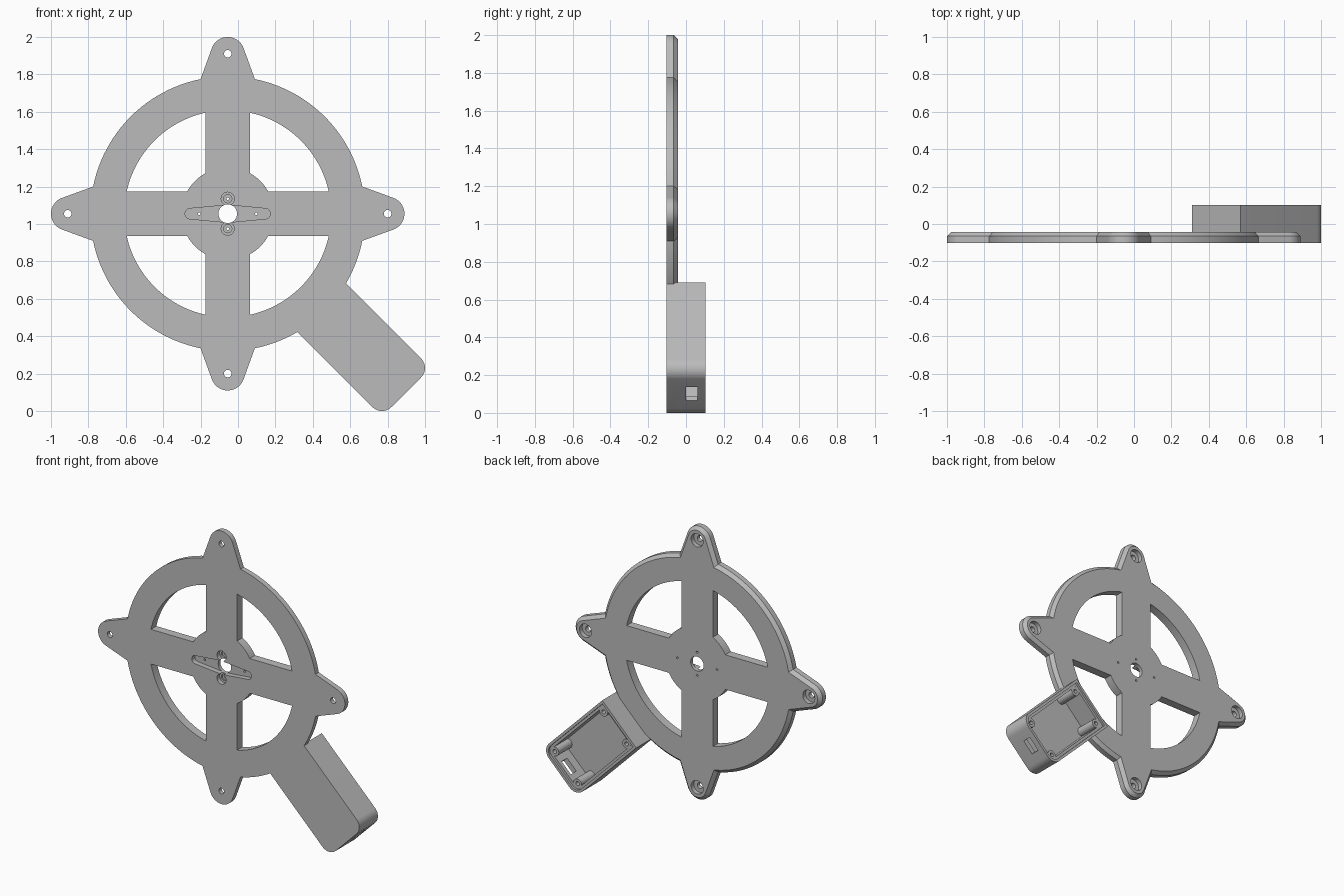
import bpy, bmesh
from math import sin, cos, pi, radians, asin, acos, atan2, hypot
from mathutils import Vector

if "Cube" in bpy.data.objects:
    bpy.data.objects.remove(bpy.data.objects["Cube"], do_unlink=True)

HUB = (-0.055, 1.055)
FRONT, PLATE_BACK, BACK = -0.102, -0.043, 0.102
CHAMFER = 0.022
QUARTERS = (0, 90, 180, 270)

grey = bpy.data.materials.new("plain grey")
grey.use_nodes = True
grey.diffuse_color = (0.5, 0.5, 0.5, 1)
grey.node_tree.nodes["Principled BSDF"].inputs["Base Color"].default_value = (0.5, 0.5, 0.5, 1)


# Outline helpers: u runs outward from the hub, w across
def arc(u, w, r, start, end, n=12):
    return [Vector((u + r * cos(start + (end - start) * i / n),
                    w + r * sin(start + (end - start) * i / n))) for i in range(n + 1)]


def circle(u, w, r, n=32):
    return arc(u, w, r, 0, 2 * pi, n)[:-1]


def rect(u0, u1, w, r=0.0):
    if not r:
        return [Vector(p) for p in ((u0, -w), (u1, -w), (u1, w), (u0, w))]
    return ([Vector((u0, -w))] + arc(u1 - r, r - w, r, -pi / 2, 0)
            + arc(u1 - r, w - r, r, 0, pi / 2) + [Vector((u0, w))])


def inset(pts, d):
    """Move a counter-clockwise outline inward by d."""
    out = []
    for i, p in enumerate(pts):
        a = (p - pts[i - 1]).normalized()
        b = (pts[(i + 1) % len(pts)] - p).normalized()
        na, nb = Vector((-a.y, a.x)), Vector((-b.y, b.x))
        out.append(p + (na + nb) * d / (1 + na.dot(nb)))
    return out


def prism(name, pts, y0, y1, angle=0, chamfer=0.0):
    """Extrude an outline along y, optionally bevelling its back rim."""
    t = radians(angle)
    layers = [(pts, y0), (pts, y1)]
    if chamfer:
        layers = [(pts, y0), (pts, y1 - chamfer), (inset(pts, chamfer), y1)]
    bm = bmesh.new()
    loops = [[bm.verts.new((HUB[0] + p.x * cos(t) - p.y * sin(t), y,
                            HUB[1] + p.x * sin(t) + p.y * cos(t))) for p in ring]
             for ring, y in layers]
    bm.faces.new(loops[0])
    bm.faces.new(loops[-1])
    for lo, hi in zip(loops, loops[1:]):
        for i in range(len(pts)):
            bm.faces.new((lo[i - 1], lo[i], hi[i], hi[i - 1]))
    bmesh.ops.recalc_face_normals(bm, faces=bm.faces)
    mesh = bpy.data.meshes.new(name)
    bm.to_mesh(mesh)
    bm.free()
    mesh.materials.append(grey)
    ob = bpy.data.objects.new(name, mesh)
    bpy.context.collection.objects.link(ob)
    return ob


def combine(target, tool, operation):
    mod = target.modifiers.new("join", "BOOLEAN")
    mod.operation, mod.solver, mod.object = operation, "EXACT", tool
    bpy.context.view_layer.objects.active = target
    bpy.ops.object.modifier_apply(modifier=mod.name)
    bpy.data.objects.remove(tool, do_unlink=True)


def add(tool):
    combine(frame, tool, "UNION")


def cut(pts, y0, y1, angle=0):
    combine(frame, prism("cutter", pts, y0, y1, angle), "DIFFERENCE")


# Round plate with four tapered mounting lugs
frame = prism("wheel_frame", circle(0, 0, 0.734, 128), FRONT, PLATE_BACK, 0, CHAMFER)
TIP_U, TIP_R = 0.855, 0.09
base_u, base_w = 0.72, 0.145
lean = atan2(base_w, base_u - TIP_U) - acos(TIP_R / hypot(base_u - TIP_U, base_w))
tip = arc(TIP_U, 0, TIP_R, -lean, lean, 20)
slope = (base_w - tip[-1].y) / (tip[-1].x - base_u)
root_w = base_w + slope * (base_u - 0.63)
lug = [Vector((0.63, -root_w))] + tip + [Vector((0.63, root_w))]
for q in QUARTERS:
    add(prism("lug", lug, FRONT, PLATE_BACK, q, CHAMFER))

# Electronics box on the diagonal arm
add(prism("electronics_box", rect(0.70, 1.35, 0.184, 0.072), FRONT, BACK, -45))

# Windows between the spokes
SPOKE, RIM, HUB_R = 0.12, 0.553, 0.247
o, h = asin(SPOKE / RIM), asin(SPOKE / HUB_R)
window = arc(0, 0, RIM, o, pi / 2 - o, 32) + arc(0, 0, HUB_R, pi / 2 - h, h)
for q in QUARTERS:
    cut(window, -0.3, 0.05, q)

# Lug screw holes with counterbores at the back
for q in QUARTERS:
    cut(circle(TIP_U, 0, 0.02), -0.3, 0.3, q)
    cut(circle(TIP_U, 0, 0.046), -0.073, 0.3, q)

# Servo horn pocket, shaft hole and screw pockets
horn = arc(0.2, 0, 0.028, -pi / 2, pi / 2) + [Vector((0.04, 0.043)), Vector((-0.04, 0.043))]
horn += arc(-0.2, 0, 0.028, pi / 2, 3 * pi / 2) + [Vector((-0.04, -0.043)), Vector((0.04, -0.043))]
cut(horn, -0.3, -0.067)
for q in (90, 270):
    cut(circle(0.08, 0, 0.035), -0.3, -0.072, q)
    cut(circle(0.08, 0, 0.022), -0.3, -0.062, q)
    cut(circle(0.08, 0, 0.007, 16), -0.3, 0.3, q)
    cut(circle(0.152, 0, 0.007, 16), -0.3, 0.3, q - 90)
cut(circle(0, 0, 0.05), -0.3, 0.3)

# Box interior: lid ledge, cavity, corner posts and cable slot
LEDGE = BACK - 0.015
cut(rect(0.718, 1.332, 0.166, 0.054), LEDGE, 0.3, -45)
cut(rect(0.735, 1.315, 0.149, 0.037), -0.06, 0.3, -45)
for u in (0.76, 1.29):
    for w in (-0.124, 0.124):
        add(prism("lid_post", circle(u, w, 0.032), -0.07, LEDGE, -45))
        cut(circle(u, w, 0.014, 16), 0.0, 0.3, -45)
cut(rect(1.3, 1.4, 0.05), 0.0, 0.06, -45)

bpy.ops.object.select_all(action="DESELECT")
frame.select_set(True)
bpy.context.view_layer.objects.active = frame
bpy.ops.object.shade_smooth_by_angle(angle=radians(25))
